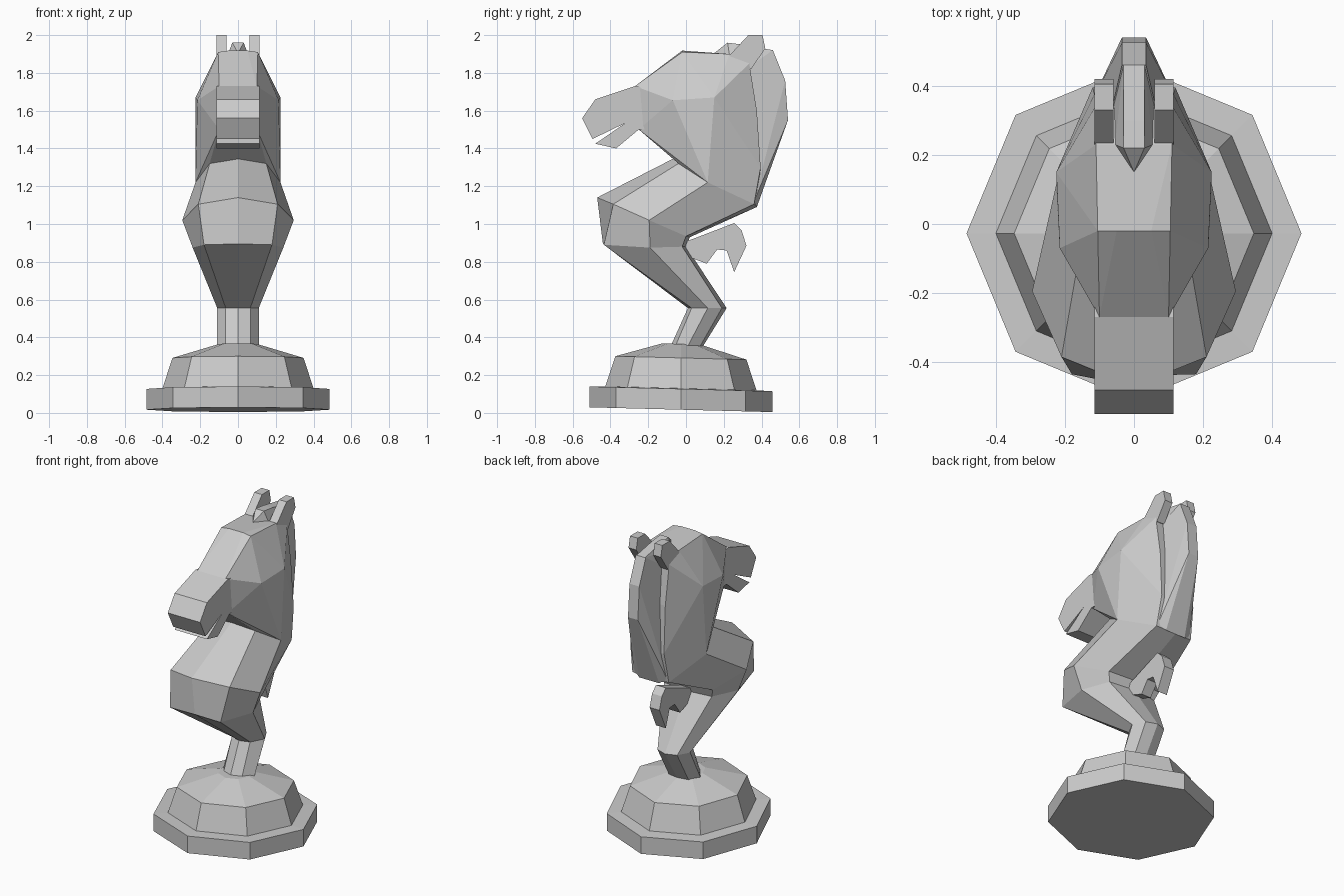
import bpy, bmesh, math

if "Cube" in bpy.data.objects:
    bpy.data.objects.remove(bpy.data.objects["Cube"])

grey = bpy.data.materials.new("stone grey")
grey.diffuse_color = (0.6, 0.6, 0.6, 1)
grey.use_nodes = True
grey.node_tree.nodes["Principled BSDF"].inputs["Base Color"].default_value = grey.diffuse_color


def finish(name, bm):
    bmesh.ops.recalc_face_normals(bm, faces=bm.faces[:])
    mesh = bpy.data.meshes.new(name)
    bm.to_mesh(mesh)
    bm.free()
    mesh.materials.append(grey)
    ob = bpy.data.objects.new(name, mesh)
    bpy.context.collection.objects.link(ob)
    return ob


def loft(name, rings):
    """Skin a list of closed rings and cap both ends."""
    bm = bmesh.new()
    loops = [[bm.verts.new(p) for p in r] for r in rings]
    n = len(loops[0])
    for a, b in zip(loops, loops[1:]):
        for i in range(n):
            j = (i + 1) % n
            bm.faces.new((a[i], a[j], b[j], b[i]))
    bm.faces.new(loops[0])
    bm.faces.new(loops[-1])
    return finish(name, bm)


def mirrored(half):
    """Close a half ring (front centre to back centre) across x = 0."""
    return half + [(-x, y, z) for x, y, z in half[-2:0:-1]]


def hull(name, half):
    """Convex block from points given on the +x side."""
    bm = bmesh.new()
    for x, y, z in half:
        for s in ((1, -1) if x else (1,)):
            bm.verts.new((s * x, y, z))
    res = bmesh.ops.convex_hull(bm, input=bm.verts[:])
    loose = [v for v in bm.verts if not v.link_faces]
    bmesh.ops.delete(bm, geom=loose, context='VERTS')
    bmesh.ops.dissolve_limit(bm, angle_limit=math.radians(3), verts=bm.verts[:], edges=bm.edges[:])
    return finish(name, bm)


def slab(name, profile, x0, x1):
    """Side profile (y, z) extruded from x0 to x1."""
    return loft(name, [[(x, y, z) for y, z in profile] for x in (x0, x1)])


# Octagonal stepped base, leaning slightly to the back
def octagon(r, z):
    pts = []
    for i in range(8):
        a = i * math.pi / 4
        y = r * math.sin(a)
        pts.append((r * math.cos(a), y - 0.027, z - 0.026 * y))
    return pts


loft("base", [octagon(r, z) for r, z in
              ((0.485, 0.017), (0.485, 0.127), (0.40, 0.13), (0.347, 0.291), (0.10, 0.365))])

# Stem, folded leg and chest
chest_top = [(0, -.05, 1.355), (.15, -.04, 1.32), (.225, .115, 1.22), (.13, .36, 1.105), (0, .375, 1.09)]
loft("body", [mirrored(h) for h in (
    [(0, -.085, .345), (.065, -.06, .345), (.11, .005, .345), (.07, .07, .345), (0, .085, .345)],
    [(0, .01, .555), (.065, .03, .555), (.11, .115, .555), (.07, .19, .555), (0, .215, .555)],
    [(0, -.44, .895), (.18, -.435, .89), (.24, -.19, .875), (.17, -.02, .88), (0, 0, .88)],
    [(0, -.47, 1.14), (.21, -.385, 1.105), (.295, -.195, 1.02), (.19, 0, .935), (0, .02, .93)],
    chest_top)])

# Head and neck block
hull("head_and_neck", chest_top + [
    (.10, -.27, 1.73), (.10, -.25, 1.5),
    (.215, -.07, 1.655), (.225, .15, 1.67),
    (.105, -.02, 1.91), (0.05, -.02, 1.918), (.11, .23, 1.90),
    (.115, .335, 1.85), (.115, .375, 1.6), (.12, .395, 1.3)])

# Muzzle with open mouth
slab("muzzle", [(-.2, 1.72), (-.27, 1.73), (-.48, 1.66), (-.55, 1.56), (-.495, 1.45),
                (-.32, 1.535), (-.48, 1.425), (-.37, 1.40), (-.25, 1.5), (-.2, 1.5)], -.115, .115)

# Crest along the back of the neck, tapering to a narrow ridge
hull("mane", [(.065, .33, 1.83), (.065, .36, 1.6), (.09, .39, 1.3), (.12, .36, 1.12),
              (.035, .46, 1.92), (.035, .525, 1.76), (.035, .54, 1.55), (.07, .375, 1.09)])
hull("forelock", [(0, .15, 1.905), (.055, .23, 1.895), (.03, .22, 1.96), (.03, .30, 1.95),
                  (.06, .35, 1.83), (.03, .46, 1.92), (.03, .48, 1.85)])

# Ears
ear = [(.20, 1.86), (.33, 2.0), (.405, 2.0), (.42, 1.93), (.345, 1.82)]
for side, s in (("left", -1), ("right", 1)):
    slab(side + "_ear", ear, s * .06, s * .115)

# Forked tail
slab("tail", [(-.02, .90), (.06, .93), (.255, 1.005), (.295, .965), (.32, .885), (.255, .745),
              (.215, .86), (.165, .865), (.11, .79), (.03, .82)], -.035, .035)
